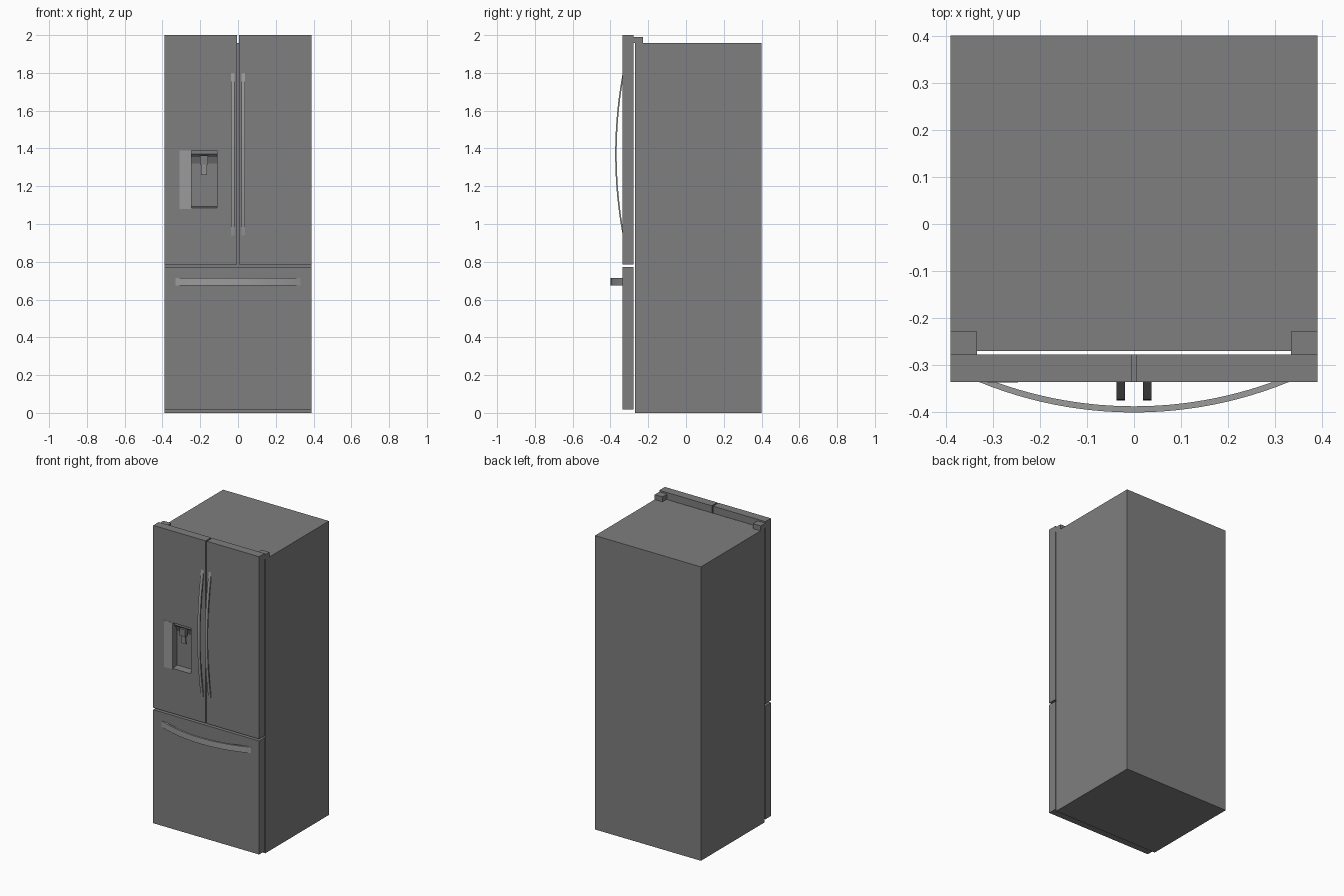
import bpy, bmesh, math

if "Cube" in bpy.data.objects:
    bpy.data.objects.remove(bpy.data.objects["Cube"])

FRONT, BACK = -0.335, -0.277   # door front and back planes


def grey(name, v):
    m = bpy.data.materials.new(name)
    m.diffuse_color = (v, v, v, 1)
    m.use_nodes = True
    m.node_tree.nodes["Principled BSDF"].inputs["Base Color"].default_value = m.diffuse_color
    return m


DARK, LIGHT = grey("dark_steel", 0.21), grey("light_steel", 0.33)


def prism(name, pts, place, lo, hi, mat=DARK):
    """Extrude a 2D outline between lo and hi; place(u, v, w) gives the 3D point."""
    bm = bmesh.new()
    a = [bm.verts.new(place(u, v, lo)) for u, v in pts]
    b = [bm.verts.new(place(u, v, hi)) for u, v in pts]
    n = len(pts)
    bm.faces.new(a)
    bm.faces.new(b)
    for i in range(n):
        j = (i + 1) % n
        bm.faces.new((a[i], a[j], b[j], b[i]))
    bmesh.ops.recalc_face_normals(bm, faces=bm.faces)
    me = bpy.data.meshes.new(name)
    bm.to_mesh(me)
    bm.free()
    me.materials.append(mat)
    ob = bpy.data.objects.new(name, me)
    bpy.context.collection.objects.link(ob)
    return ob


def box(name, x0, x1, y0, y1, z0, z1, mat=DARK):
    return prism(name, [(x0, y0), (x1, y0), (x1, y1), (x0, y1)],
                 lambda u, v, w: (u, v, w), z0, z1, mat)


def bow(half, rise, thick, n=24):
    """Outline of a bowed strip whose ends rest on the door front."""
    def arc(h, s):
        r = (h * h + s * s) / (2 * s)
        a = math.asin(h / r)
        return [(r * math.sin(a * t), FRONT - (r * math.cos(a * t) - (r - s)))
                for t in (-1 + 2 * i / n for i in range(n + 1))]
    inner_half = half * math.sqrt(1 - thick / rise)
    return arc(half, rise) + arc(inner_half, rise - thick)[::-1]


def smooth(ob):
    bpy.ops.object.select_all(action='DESELECT')
    ob.select_set(True)
    bpy.context.view_layer.objects.active = ob
    bpy.ops.object.shade_smooth_by_angle(angle=math.radians(30))


# Cabinet, doors, freezer drawer
box("cabinet", -0.39, 0.39, -0.27, 0.40, 0, 1.957)
left_door = box("left_door", -0.39, -0.004, FRONT, BACK, 0.786, 2.0)
box("right_door", 0.004, 0.39, FRONT, BACK, 0.786, 2.0)
box("freezer_drawer", -0.39, 0.39, FRONT, BACK, 0.017, 0.773)

# Hinge covers and door handles on both sides
for side, s in (("left", -1), ("right", 1)):
    xs = sorted((s * 0.333, s * 0.39))
    box(side + "_hinge_cover", *xs, BACK, -0.228, 1.957, 1.99)
    xs = sorted((s * 0.019, s * 0.037))
    smooth(prism(side + "_door_handle", bow(0.43, 0.04, 0.008),
                 lambda u, v, w: (w, v, u + 1.37), *xs, LIGHT))

# Drawer handle
smooth(prism("drawer_handle", bow(0.33, 0.065, 0.013),
             lambda u, v, w: (u, v, w), 0.675, 0.715, LIGHT))

# Dispenser recess cut into the left door
cutter = box("recess_cutter", -0.245, -0.11, FRONT - 0.02, FRONT + 0.045, 1.08, 1.39)
cutter.hide_render = True
cut = left_door.modifiers.new("recess", 'BOOLEAN')
cut.operation = 'DIFFERENCE'
cut.solver = 'EXACT'
cut.object = cutter
bpy.context.view_layer.objects.active = left_door
bpy.ops.object.modifier_apply(modifier=cut.name)
bpy.data.objects.remove(cutter)

# Dispenser head with a stepped, sloping underside, and drip tray
side_view = lambda u, v, w: (w, u, v)
inner = FRONT + 0.045
prism("dispenser_head", [(FRONT + 0.015, 1.39), (FRONT + 0.015, 1.370),
                         (FRONT + 0.030, 1.355), (inner, 1.32), (inner, 1.39)],
      side_view, -0.245, -0.11)
prism("drip_tray", [(FRONT, 1.08), (FRONT, 1.086), (inner, 1.092), (inner, 1.08)],
      side_view, -0.245, -0.11)

# Spout and paddle
box("spout", -0.202, -0.160, FRONT + 0.008, FRONT + 0.034, 1.315, 1.362)
prism("paddle", [(FRONT + 0.012, 1.33), (FRONT + 0.022, 1.26),
                 (FRONT + 0.028, 1.26), (FRONT + 0.020, 1.33)],
      side_view, -0.197, -0.165, LIGHT)

# Control panel beside the recess
box("control_panel", -0.311, -0.246, FRONT - 0.001, FRONT + 0.001, 1.08, 1.39, LIGHT)
